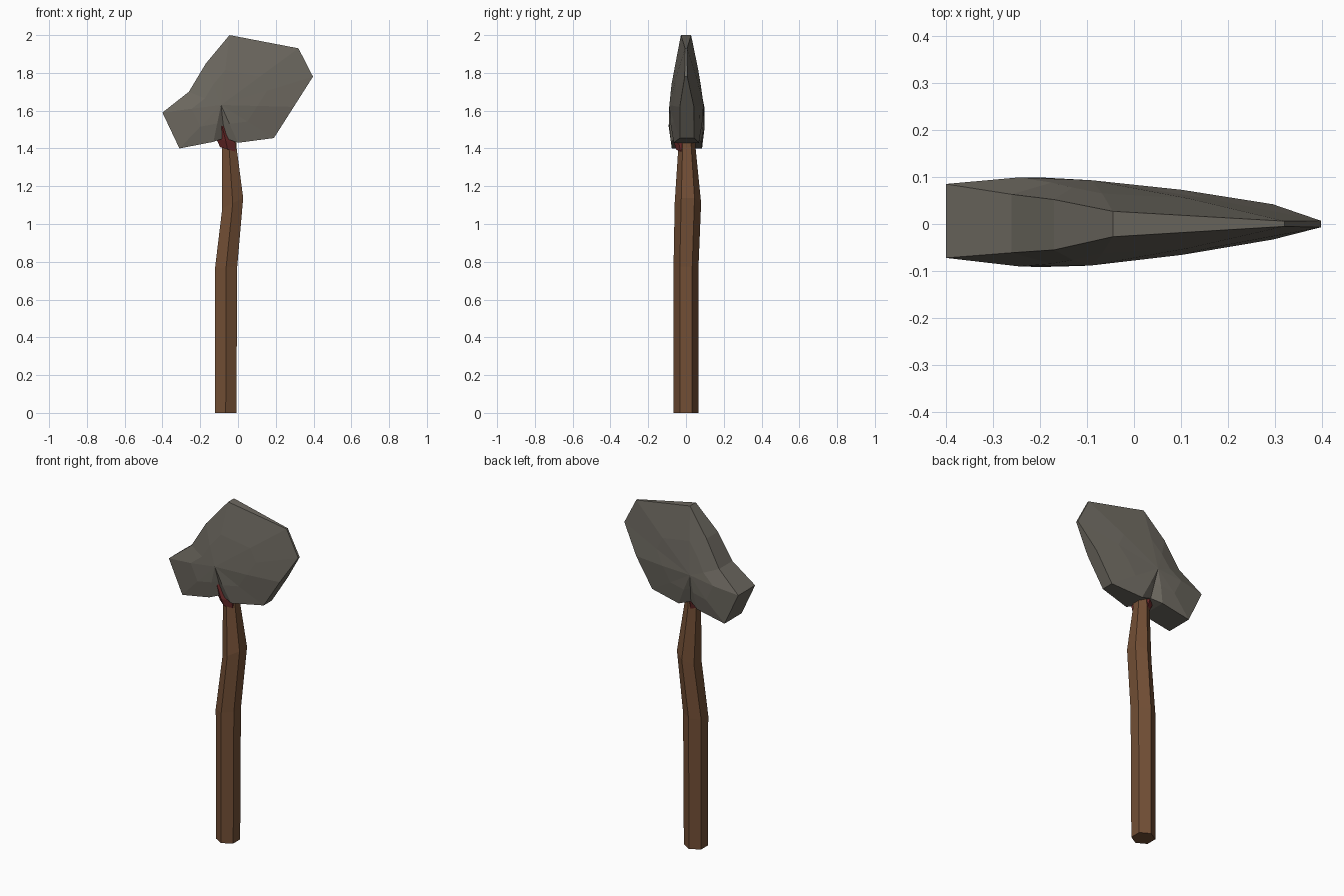
import bpy, bmesh, math
from mathutils import Vector

if "Cube" in bpy.data.objects:
    bpy.data.objects.remove(bpy.data.objects["Cube"])


def material(name, rgb):
    m = bpy.data.materials.new(name)
    m.diffuse_color = (*rgb, 1)
    m.use_nodes = True
    m.node_tree.nodes["Principled BSDF"].inputs["Base Color"].default_value = m.diffuse_color
    return m


def finish(bm, name, mat):
    bmesh.ops.recalc_face_normals(bm, faces=bm.faces[:])
    me = bpy.data.meshes.new(name)
    bm.to_mesh(me)
    bm.free()
    me.materials.append(mat)
    ob = bpy.data.objects.new(name, me)
    bpy.context.collection.objects.link(ob)
    return ob


def hex_tube(name, rings, mat):
    """Six-sided tube; ring = (x, y, z, rx, ry, tilt), corners point front and back."""
    bm = bmesh.new()
    loops = []
    for x, y, z, rx, ry, tilt in rings:
        loop = []
        for i in range(6):
            a = math.radians(60 * i + 30)
            dx = rx * math.cos(a)
            loop.append(bm.verts.new((x + dx, y + ry * math.sin(a), z + tilt * dx)))
        loops.append(loop)
    for a, b in zip(loops, loops[1:]):
        for i in range(6):
            j = (i + 1) % 6
            bm.faces.new((a[i], a[j], b[j], b[i]))
    bm.faces.new(loops[0])
    bm.faces.new(loops[-1])
    return finish(bm, name, mat)


wood = material("brown wood", (0.17, 0.078, 0.036))
stone = material("grey stone", (0.15, 0.138, 0.115))
red = material("dark red binding", (0.16, 0.025, 0.025))

# Crooked wooden handle
hex_tube("handle", [
    (-0.065, 0, 0, 0.065, 0.065, 0),
    (-0.063, 0, 0.77, 0.068, 0.066, 0.1),
    (-0.028, 0.01, 1.11, 0.064, 0.07, 0.5),
    (-0.047, 0.005, 1.40, 0.045, 0.046, 0.2),
    (-0.05, 0, 1.55, 0.04, 0.04, 0),
], wood)

# Binding that peeks out of the notch under the head
hex_tube("binding", [
    (-0.055, -0.005, 1.395, 0.046, 0.048, -0.3),
    (-0.065, -0.008, 1.44, 0.06, 0.058, -0.3),
    (-0.085, -0.008, 1.52, 0.035, 0.066, 0),
], red)

# Stone head: outline points (x, z, front y, back y)
outline = [
    (-0.40, 1.59, -0.072, 0.085), (-0.31, 1.40, -0.075, 0.085),
    (-0.13, 1.435, -0.080, 0.082), (-0.07, 1.455, -0.050, 0.055),
    (0.00, 1.43, -0.065, 0.068), (0.19, 1.455, -0.032, 0.043),
    (0.295, 1.62, -0.033, 0.042), (0.397, 1.78, -0.007, 0.007),
    (0.32, 1.93, -0.005, 0.006), (-0.045, 2.0, -0.027, 0.027),
    (-0.17, 1.85, -0.055, 0.052), (-0.26, 1.70, -0.061, 0.063),
]
bm = bmesh.new()
n = len(outline)
rims = []
for side, hub in ((2, Vector((-0.09, -0.088, 1.63))), (3, Vector((-0.09, 0.093, 1.63)))):
    sign = -1 if side == 2 else 1
    rim, mid = [], []
    for p in outline:
        edge = Vector((p[0], p[side], p[1]))
        m = hub.lerp(edge, 0.5)
        m.y += sign * (0.010 if p[0] < -0.2 else 0.0 if p[0] == -0.07 else 0.005)
        rim.append(bm.verts.new(edge))
        mid.append(bm.verts.new(m))
    centre = bm.verts.new(hub)
    for i in range(n):
        j = (i + 1) % n
        bm.faces.new((centre, mid[i], mid[j]))
        bm.faces.new((mid[i], rim[i], rim[j], mid[j]))
    rims.append(rim)
# Narrow outer faces joining both sides
for i in range(n):
    j = (i + 1) % n
    bm.faces.new((rims[0][i], rims[0][j], rims[1][j], rims[1][i]))
finish(bm, "axe_head", stone)
